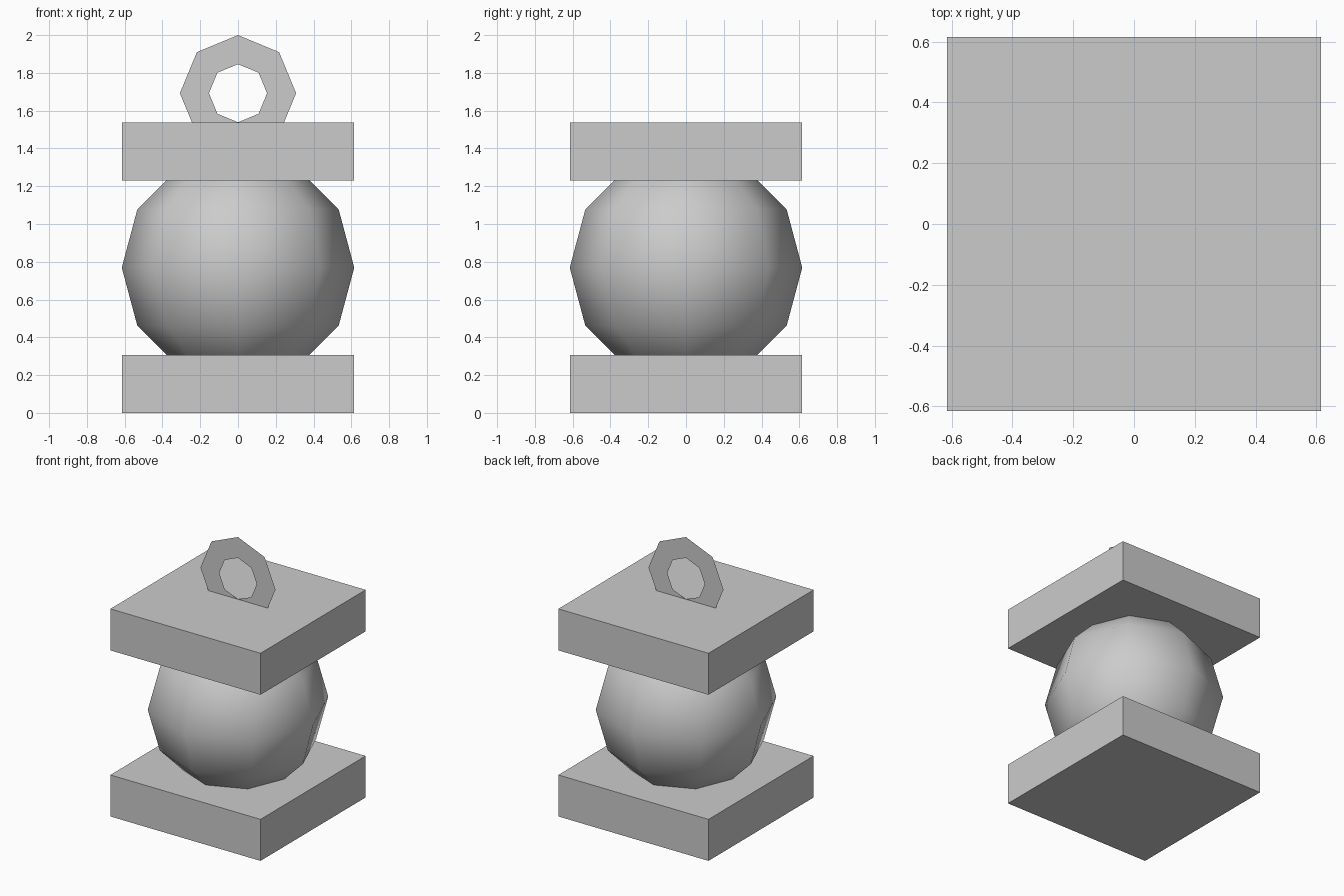
import bpy, bmesh
from math import cos, sin, pi

if "Cube" in bpy.data.objects:
    bpy.data.objects.remove(bpy.data.objects["Cube"])

R = 8 / 13          # half width of slabs, radius of ball
H = 4 / 13          # slab thickness


def slab(name, z):
    bpy.ops.mesh.primitive_cube_add(size=1, location=(0, 0, z + H / 2))
    ob = bpy.context.object
    ob.name = name
    ob.scale = (2 * R, 2 * R, H)
    bpy.ops.object.transform_apply(location=False, rotation=False, scale=True)


# bottom and top slabs
slab("bottom_slab", 0)
slab("top_slab", 2 * R)

# low-poly smooth ball, sunk into both slabs
bpy.ops.mesh.primitive_uv_sphere_add(segments=8, ring_count=6, radius=R,
                                     location=(0, 0, R + H / 2))
bpy.context.object.name = "ball"
bpy.ops.object.shade_smooth()

# paper-thin octagonal hanging ring, lower rim sunk into the top slab
bm = bmesh.new()
outer, inner = [[bm.verts.new((r * cos(i * pi / 4), 0, r * sin(i * pi / 4)))
                 for i in range(8)] for r in (H, H / 2)]
for i in range(8):
    j = (i + 1) % 8
    bm.faces.new((outer[i], outer[j], inner[j], inner[i]))
bmesh.ops.recalc_face_normals(bm, faces=bm.faces)
mesh = bpy.data.meshes.new("hanging_ring")
bm.to_mesh(mesh)
bm.free()
ring = bpy.data.objects.new("hanging_ring", mesh)
ring.location.z = 2 - H
bpy.context.collection.objects.link(ring)
